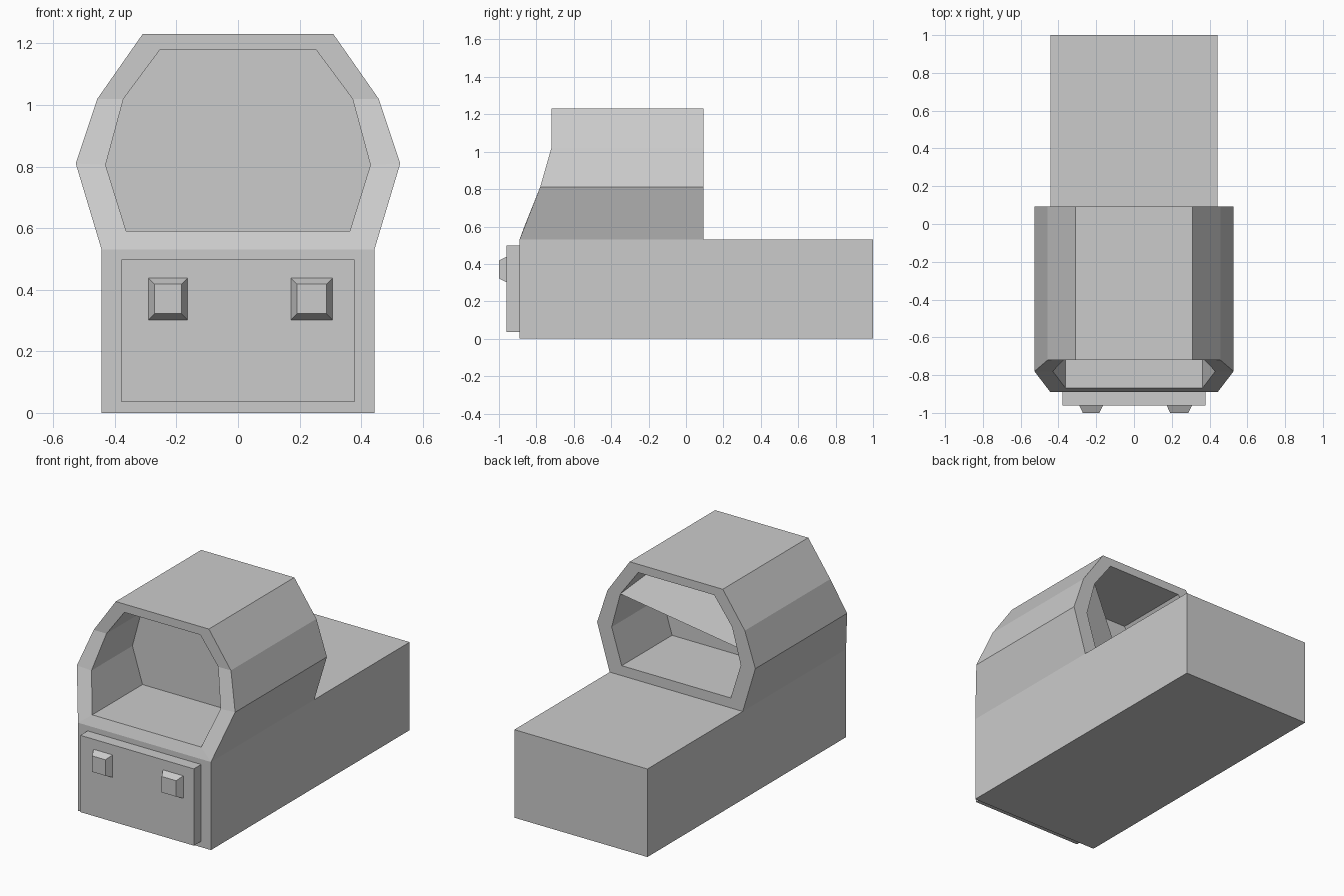
import bpy, bmesh

cube = bpy.data.objects.get("Cube")
if cube:
    bpy.data.objects.remove(cube, do_unlink=True)

grey = bpy.data.materials.new("plain_grey")
grey.use_nodes = True
grey.diffuse_color = (0.6, 0.6, 0.6, 1)
grey.node_tree.nodes["Principled BSDF"].inputs["Base Color"].default_value = (0.6, 0.6, 0.6, 1)


def finish(name, bm):
    bmesh.ops.remove_doubles(bm, verts=bm.verts, dist=0.0005)
    bmesh.ops.recalc_face_normals(bm, faces=bm.faces)
    mesh = bpy.data.meshes.new(name)
    bm.to_mesh(mesh)
    bm.free()
    mesh.materials.append(grey)
    obj = bpy.data.objects.new(name, mesh)
    bpy.context.collection.objects.link(obj)
    return obj


def ring(bm, points):
    return [bm.verts.new(p) for p in points]


def bridge(bm, a, b):
    n = len(a)
    for i in range(n):
        j = (i + 1) % n
        bm.faces.new((a[i], a[j], b[j], b[i]))


def block(name, x, z, half_w, half_h, y_back, y_front, inset=0.0):
    """Box along y whose front end can be narrowed to a bevelled face."""
    bm = bmesh.new()
    corners = [(-1, -1), (1, -1), (1, 1), (-1, 1)]
    back = ring(bm, [(x + sx * half_w, y_back, z + sz * half_h) for sx, sz in corners])
    front = ring(bm, [(x + sx * (half_w - inset), y_front, z + sz * (half_h - inset))
                      for sx, sz in corners])
    bridge(bm, back, front)
    bm.faces.new(back)
    bm.faces.new(front)
    return finish(name, bm)


# Long body, front panel and two bevelled lamps
block("body", 0, 0.265, 0.443, 0.265, 1.0, -0.89)
block("front_panel", 0, 0.267, 0.378, 0.231, -0.885, -0.96)
block("left_lamp", 0.24, 0.37, 0.07, 0.07, -0.955, -1.0, 0.022)
block("right_lamp", -0.227, 0.37, 0.066, 0.07, -0.955, -1.0, 0.022)

# Cabin half outlines: half width, height, y of the sloping front
OUTER = [(0.443, 0.53, -0.89), (0.527, 0.81, -0.78), (0.457, 1.02, -0.72), (0.31, 1.23, -0.72)]
INNER = [(0.363, 0.59, -0.868), (0.43, 0.805, -0.78), (0.372, 1.02, -0.72), (0.253, 1.18, -0.72)]
REAR, MIDDLE = 0.093, -0.39


def outline(half, y=None):
    full = half + [(-w, z, f) for w, z, f in reversed(half)]
    return [(w, f if y is None else y, z) for w, z, f in full]


bm = bmesh.new()
outer_front = ring(bm, outline(OUTER))
outer_rear = ring(bm, outline(OUTER, REAR))
inner_front = ring(bm, outline(INNER))
inner_rear = ring(bm, outline(INNER, REAR))
wall_front = ring(bm, outline(INNER, MIDDLE))
wall_rear = ring(bm, outline(INNER, MIDDLE + 0.004))
# One upper corner of the rear recess stays at the rim
wall_rear[2].co.y = REAR

# Shell, rims, and the recesses on both sides of the dividing wall
for a, b in ((outer_front, outer_rear), (outer_rear, inner_rear), (inner_rear, wall_rear),
             (outer_front, inner_front), (inner_front, wall_front)):
    bridge(bm, a, b)
bm.faces.new(wall_front)
for i in range(6):
    bm.faces.new((wall_rear[7], wall_rear[i], wall_rear[i + 1]))
finish("cabin", bm)
